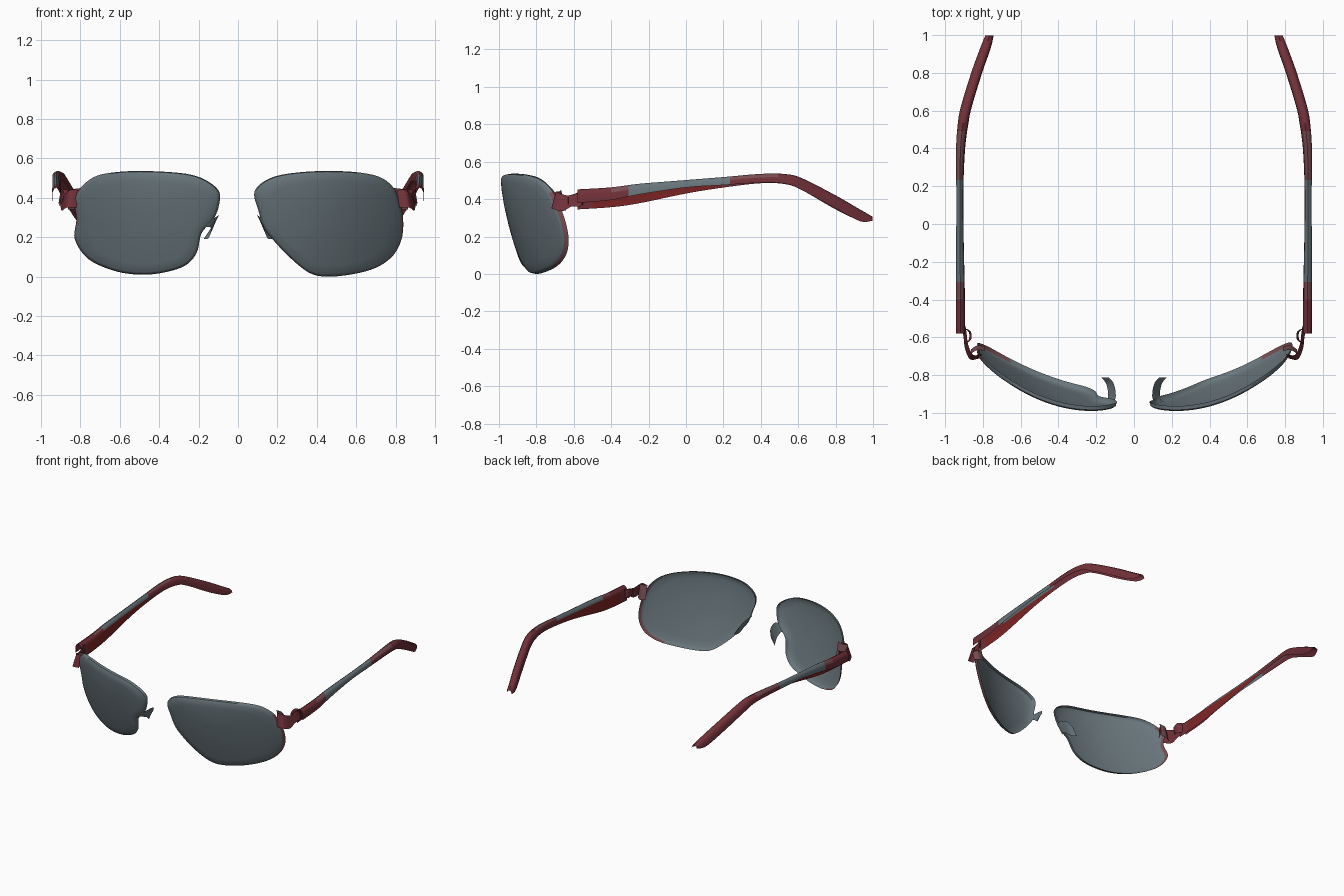
import bpy, math
from mathutils import Vector

if "Cube" in bpy.data.objects:
    bpy.data.objects.remove(bpy.data.objects["Cube"])


def mat(name, col):
    m = bpy.data.materials.new(name)
    m.diffuse_color = (*col, 1)
    m.use_nodes = True
    m.node_tree.nodes["Principled BSDF"].inputs["Base Color"].default_value = m.diffuse_color
    return m


GREY = mat("smoke grey", (0.14, 0.18, 0.20))
MAROON = mat("maroon", (0.165, 0.030, 0.040))
RED = mat("bright red", (0.21, 0.018, 0.018))
ROSE = mat("dusty rose", (0.19, 0.075, 0.085))
MATS = [GREY, MAROON, RED, ROSE]


def build(name, verts, faces, indices):
    me = bpy.data.meshes.new(name)
    me.from_pydata(verts, [], faces)
    for m in MATS:
        me.materials.append(m)
    for p, i in zip(me.polygons, indices):
        p.material_index = i
    ob = bpy.data.objects.new(name, me)
    bpy.context.collection.objects.link(ob)
    bpy.context.view_layer.objects.active = ob
    ob.select_set(True)
    bpy.ops.object.shade_smooth_by_angle(angle=math.radians(45))
    ob.select_set(False)
    return ob


def spline(pts, steps, closed=False):
    """Smooth path through points of any dimension (Catmull-Rom)."""
    n, out = len(pts), []
    get = lambda i: pts[i % n] if closed else pts[max(0, min(n - 1, i))]
    for i in range(n if closed else n - 1):
        a, b, c, d = (get(i + k) for k in (-1, 0, 1, 2))
        for s in range(steps):
            t = s / steps
            out.append(tuple(0.5 * (2 * q + (r - p) * t + (2 * p - 5 * q + 4 * r - w) * t * t
                                    + (3 * q - p - 3 * r + w) * t ** 3)
                             for p, q, r, w in zip(a, b, c, d)))
    if not closed:
        out.append(tuple(pts[-1]))
    return out


def grid(name, rows, rule):
    """Skin rows of equal length; rule(centre, column) gives the colour."""
    w = len(rows[0])
    verts = [v for r in rows for v in r]
    faces, idx = [], []
    for i in range(len(rows) - 1):
        for j in range(w - 1):
            f = (i * w + j, i * w + j + 1, (i + 1) * w + j + 1, (i + 1) * w + j)
            faces.append(f)
            idx.append(rule(sum((Vector(verts[k]) for k in f), Vector()) / 4, j))
    return build(name, verts, faces, idx)


# Lenses: wrapped, back-leaning shells with a rolled edge
def lens(name, side, outline):
    rim = spline(outline, 5, True)
    n, cx, cz = len(rim), 0.46, 0.28
    scales = [(1, 0.026), (0.985, 0.006), (0.95, 0), (0.8, 0), (0.6, 0), (0.4, 0), (0.2, 0)]

    def point(x, z, roll):
        y = -0.99 + 0.74 * (x - 0.22) ** 2 + 0.125 * max(0, (0.5 - z) / 0.5) ** 1.5
        return (side * x, y + roll, max(z, 0))

    verts = [point(cx + (x - cx) * s, cz + (z - cz) * s, r) for s, r in scales for x, z in rim]
    verts.append(point(cx, cz, 0))
    faces, idx = [], []
    for k in range(len(scales)):
        for i in range(n):
            j = (i + 1) % n
            if k == len(scales) - 1:
                f = (k * n + i, k * n + j, len(verts) - 1)
            else:
                f = (k * n + i, k * n + j, (k + 1) * n + j, (k + 1) * n + i)
            faces.append(f[::-1] if side > 0 else f)
            idx.append(3 if k == 0 and rim[i][0] > 0.68 and rim[i][1] < 0.45 else 0)
    build(name, verts, faces, idx)


lens("right_lens", 1, [
    (0.082, 0.42), (0.12, 0.475), (0.2, 0.512), (0.32, 0.53), (0.45, 0.536), (0.6, 0.53),
    (0.72, 0.505), (0.79, 0.45), (0.82, 0.38), (0.838, 0.29), (0.83, 0.19), (0.785, 0.105),
    (0.7, 0.045), (0.58, 0.012), (0.45, 0.0), (0.36, 0.02), (0.26, 0.10), (0.175, 0.19),
    (0.13, 0.25), (0.105, 0.33)])
lens("left_lens", -1, [
    (0.095, 0.43), (0.15, 0.482), (0.23, 0.515), (0.34, 0.53), (0.5, 0.536), (0.62, 0.53),
    (0.72, 0.51), (0.79, 0.46), (0.832, 0.39), (0.82, 0.29), (0.828, 0.19), (0.76, 0.09),
    (0.63, 0.03), (0.5, 0.01), (0.38, 0.02), (0.27, 0.055), (0.21, 0.12), (0.185, 0.22),
    (0.125, 0.29), (0.097, 0.36)])

# Temples: hollow arms, open underneath
# y, centre x, half width, top z, outer wall bottom z, inner wall bottom z
TEMPLE = [
    (-0.58, 0.918, 0.024, 0.452, 0.38, 0.345), (-0.4, 0.919, 0.024, 0.463, 0.395, 0.357),
    (-0.25, 0.92, 0.022, 0.482, 0.425, 0.378), (0.0, 0.922, 0.019, 0.502, 0.462, 0.43),
    (0.2, 0.922, 0.019, 0.518, 0.475, 0.462), (0.4, 0.918, 0.024, 0.535, 0.488, 0.485),
    (0.53, 0.905, 0.028, 0.534, 0.482, 0.48), (0.62, 0.888, 0.029, 0.512, 0.448, 0.448),
    (0.8, 0.833, 0.029, 0.420, 0.350, 0.345), (0.93, 0.787, 0.028, 0.345, 0.282, 0.285),
    (0.998, 0.765, 0.022, 0.306, 0.285, 0.285)]


def temple(name, side):
    rows = []
    for y, x, w, top, ob, ib in spline(TEMPLE, 6):
        sec = [(w, ob), (w, top - 0.4 * (top - ob)), (0.6 * w, top - 0.006), (0, top),
               (-0.6 * w, top - 0.008), (-0.95 * w, top - 0.025), (-w, ib)]
        rows.append([(side * (x + dx), y, z) for dx, z in sec])

    def rule(c, j):
        if j < 5 and -0.3 < c.y < 0.25:
            return 0
        if 1 <= j < 4 and (0.25 <= c.y < 0.5 or -0.4 < c.y <= -0.3):
            return 3
        return 2 if j == 5 and -0.5 < c.y < 0.2 else 1
    grid(name, rows, rule)


# Bent plates: x, y, low z, high z
HINGE = [(0.812, -0.70, 0.35, 0.44), (0.86, -0.705, 0.35, 0.44), (0.886, -0.65, 0.335, 0.42),
         (0.893, -0.60, 0.36, 0.43), (0.90, -0.55, 0.36, 0.44)]
HINGE_BACK = [(0.79, -0.66, 0.35, 0.45), (0.83, -0.655, 0.34, 0.445), (0.862, -0.675, 0.34, 0.44)]
KNUCKLE = [(0.905, -0.55, 0.37, 0.44), (0.87, -0.57, 0.37, 0.44), (0.868, -0.61, 0.38, 0.42),
           (0.89, -0.63, 0.37, 0.41)]
PAD = [(0.15, -0.945, 0.25, 0.29), (0.12, -0.93, 0.25, 0.31), (0.118, -0.885, 0.23, 0.31),
       (0.13, -0.84, 0.195, 0.29), (0.155, -0.812, 0.19, 0.25)]


def plate(name, side, path, colour, lean=(0, 0)):
    """Lean moves the top edge inwards (x) and back (y), the low edge the other way."""
    rows = []
    for x, y, lo, hi in spline(path, 4):
        rows.append([(side * (x - t * lean[0]), y + t * lean[1], (lo + hi) / 2 + t * (hi - lo) / 2)
                     for t in (-1, 0, 1)])
    grid(name, rows, lambda c, j: colour)


for label, s in (("right", 1), ("left", -1)):
    temple(label + "_temple", s)
    plate(label + "_hinge", s, HINGE, 1, (0.008, 0.012))
    plate(label + "_hinge_back", s, HINGE_BACK, 3, (0, -0.012))
    plate(label + "_hinge_knuckle", s, KNUCKLE, 1, (0.006, 0))
    plate(label + "_nose_pad", s, PAD, 0, (0.02, 0))
